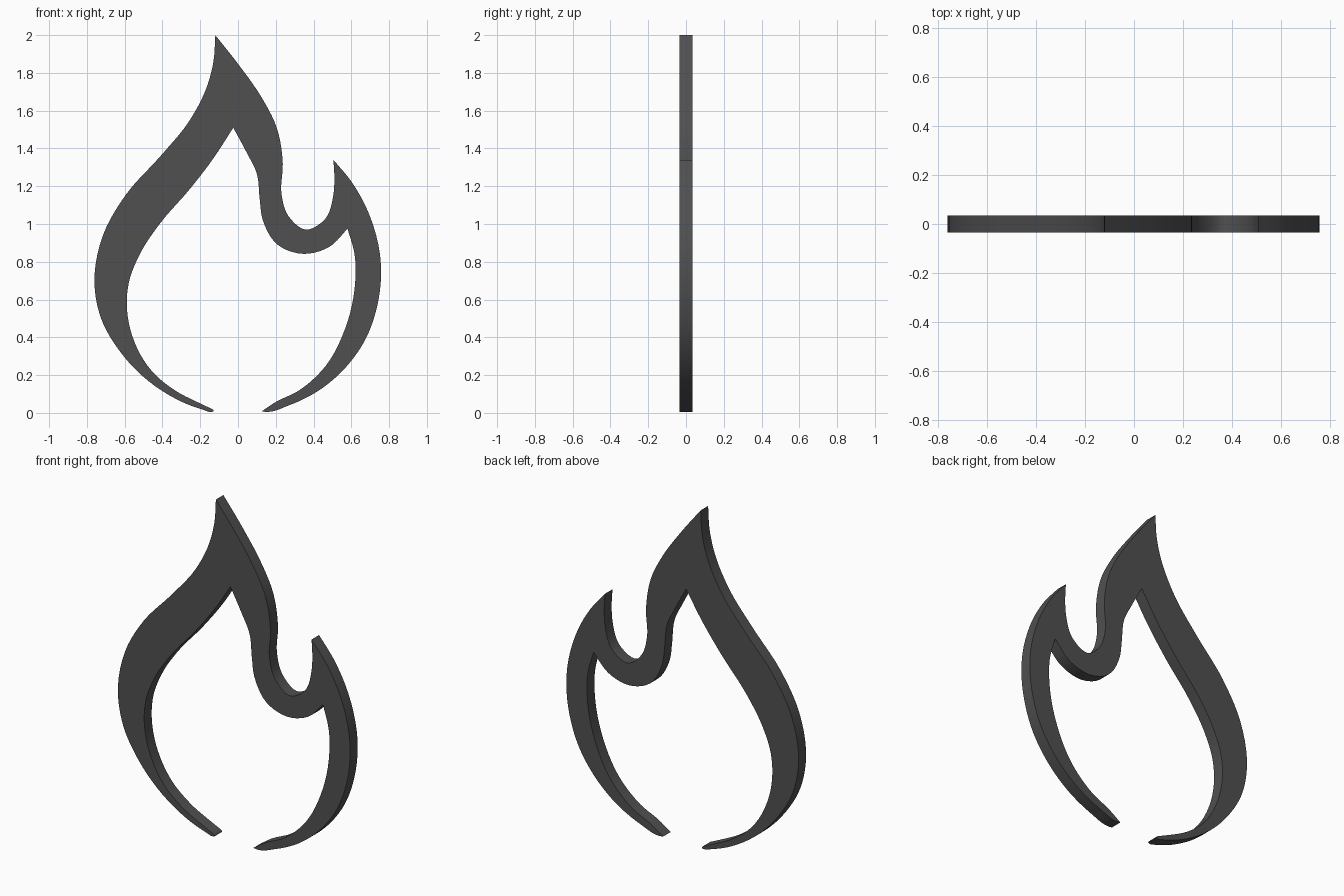
import bpy, bmesh
from mathutils import Vector

if "Cube" in bpy.data.objects:
    bpy.data.objects.remove(bpy.data.objects["Cube"])

HALF = 0.035   # half thickness
STEPS = 5      # subdivisions between traced points

# Outline as smooth runs; a sharp corner lies at each run's end
RUNS = [
    # outer left, bottom tip to top tip
    [(-.15, .004), (-.29, .055), (-.47, .165), (-.625, .325), (-.725, .5), (-.76, .68), (-.715, .94),
     (-.59, 1.16), (-.41, 1.36), (-.255, 1.55), (-.16, 1.74), (-.13, 1.86), (-.12, 2.0)],
    # top tip down through the notch to the small tip
    [(-.12, 2.0), (.01, 1.835), (.125, 1.67), (.205, 1.51), (.237, 1.32), (.23, 1.16),
     (.265, 1.045), (.36, .97), (.46, 1.025), (.505, 1.155), (.51, 1.25), (.505, 1.34)],
    # outer right
    [(.505, 1.34), (.6, 1.225), (.695, 1.05), (.757, .78), (.738, .57),
     (.675, .39), (.565, .235), (.43, .12), (.27, .04), (.15, .005), (.125, .008)],
    # inner right
    [(.125, .008), (.195, .055), (.325, .12), (.465, .25), (.565, .44),
     (.617, .655), (.617, .84), (.58, .975)],
    # inner notch
    [(.58, .975), (.485, .88), (.345, .842), (.21, .89), (.13, 1.025),
     (.115, 1.13), (.1, 1.265), (.045, 1.38), (-.025, 1.51)],
    # inner left
    [(-.025, 1.51), (-.125, 1.355), (-.255, 1.185), (-.415, 1.0), (-.52, .84), (-.578, .69),
     (-.587, .54), (-.55, .38), (-.455, .22), (-.335, .12), (-.2, .05), (-.135, .02)],
    # rounded left end
    [(-.135, .02), (-.128, .01), (-.15, .004)],
]


def smooth_run(pts):
    """Hermite spline through the points, last point left out."""
    p = [Vector(q) for q in pts]
    p = [2 * p[0] - p[1]] + p + [2 * p[-1] - p[-2]]
    out = []
    for a, b, c, d in zip(p, p[1:], p[2:], p[3:]):
        h1, h, h2 = (b - a).length, (c - b).length, (d - c).length
        mb = ((b - a) / h1 * h + (c - b) / h * h1) / (h1 + h) * h
        mc = ((c - b) / h * h2 + (d - c) / h2 * h) / (h + h2) * h
        for i in range(STEPS):
            t = i / STEPS
            out.append(b * (2*t**3 - 3*t**2 + 1) + mb * (t**3 - 2*t**2 + t)
                       + c * (3*t**2 - 2*t**3) + mc * (t**3 - t**2))
    return out


outline = [q for run in RUNS for q in smooth_run(run)]

# Flat flame ring extruded front to back
bm = bmesh.new()
face = bm.faces.new([bm.verts.new((q.x, -HALF, max(q.y, 0))) for q in outline])
ext = bmesh.ops.extrude_face_region(bm, geom=[face], use_keep_orig=True)
bmesh.ops.translate(bm, vec=(0, 2 * HALF, 0),
                    verts=[v for v in ext["geom"] if isinstance(v, bmesh.types.BMVert)])
bmesh.ops.recalc_face_normals(bm, faces=bm.faces)
bmesh.ops.triangulate(bm, faces=[f for f in bm.faces if len(f.verts) > 4])
mesh = bpy.data.meshes.new("flame_outline")
bm.to_mesh(mesh)
bm.free()

flame = bpy.data.objects.new("flame_outline", mesh)
bpy.context.collection.objects.link(flame)
mat = bpy.data.materials.new("dark grey")
mat.diffuse_color = (0.08, 0.08, 0.08, 1)
mat.use_nodes = True
mat.node_tree.nodes["Principled BSDF"].inputs["Base Color"].default_value = mat.diffuse_color
mesh.materials.append(mat)

bpy.context.view_layer.objects.active = flame
flame.select_set(True)
bpy.ops.object.shade_smooth_by_angle(angle=0.6)
